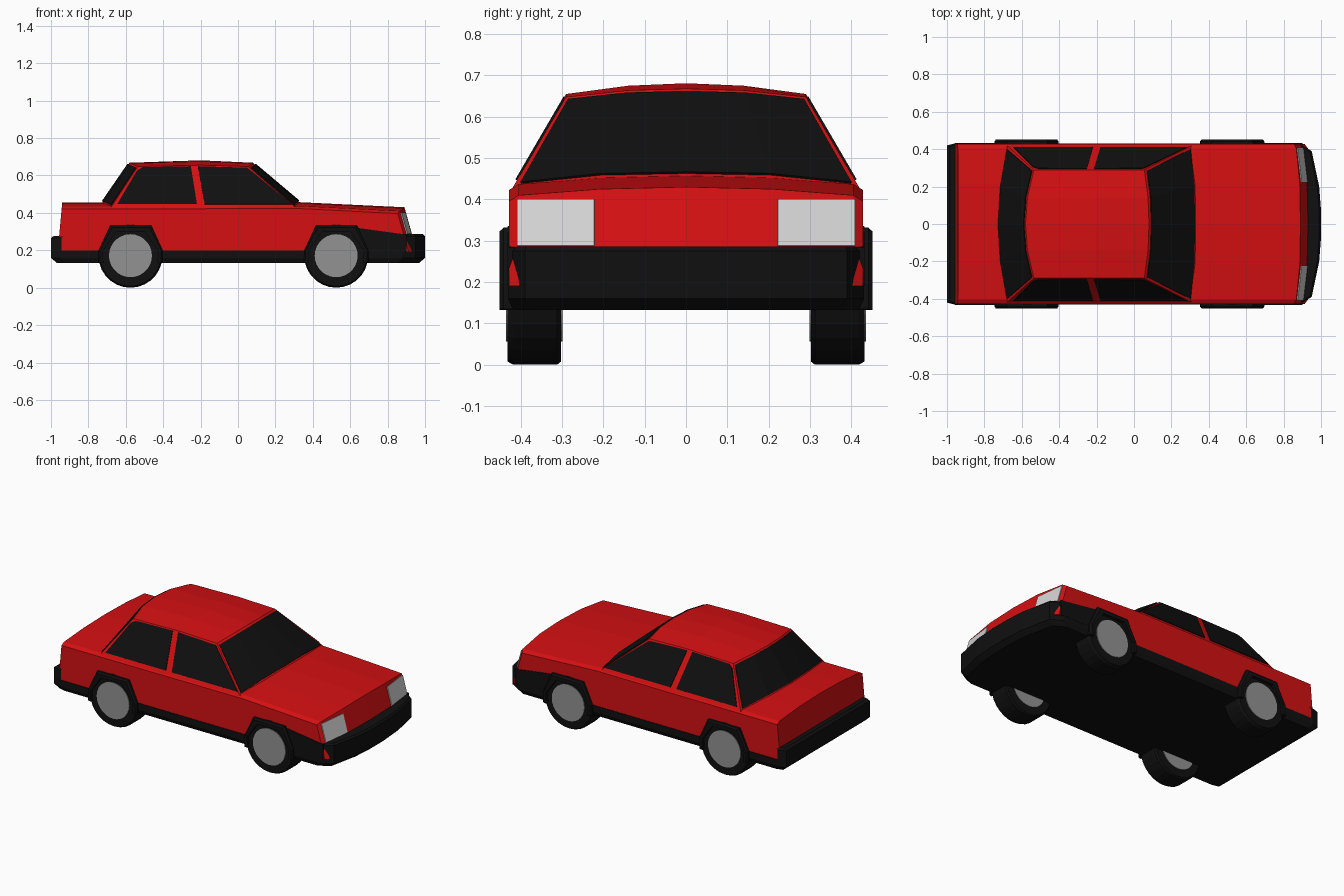
import bpy, bmesh, math

if "Cube" in bpy.data.objects:
    bpy.data.objects.remove(bpy.data.objects["Cube"])


def material(name, rgb):
    m = bpy.data.materials.new(name)
    m.diffuse_color = (*rgb, 1)
    m.use_nodes = True
    m.node_tree.nodes["Principled BSDF"].inputs["Base Color"].default_value = m.diffuse_color
    return m


RED = material("red paint", (0.66, 0.005, 0.006))
BLACK = material("black trim", (0.005, 0.005, 0.005))
GREY = material("hub grey", (0.29, 0.29, 0.29))
WHITE = material("lamp white", (0.66, 0.66, 0.66))


def make(name, rows, mat, closed=False, caps=False, loop=False, mirror=False, thick=0):
    """Skin rows of points; closed joins each row, loop joins last row to first."""
    bm = bmesh.new()
    vs = [[bm.verts.new(p) for p in r] for r in rows]
    n = len(rows[0])
    pairs = list(zip(vs, vs[1:])) + ([(vs[-1], vs[0])] if loop else [])
    for a, b in pairs:
        for i in range(n if closed else n - 1):
            j = (i + 1) % n
            bm.faces.new((a[i], a[j], b[j], b[i]))
    if caps:
        bm.faces.new(vs[0])
        bm.faces.new(vs[-1])
    bmesh.ops.recalc_face_normals(bm, faces=bm.faces)
    me = bpy.data.meshes.new(name)
    bm.to_mesh(me)
    bm.free()
    me.materials.append(mat)
    ob = bpy.data.objects.new(name, me)
    bpy.context.collection.objects.link(ob)
    if thick:
        s = ob.modifiers.new("Thickness", "SOLIDIFY")
        s.thickness, s.offset = thick, 0
    if mirror:
        m = ob.modifiers.new("Mirror", "MIRROR")
        m.use_axis = (False, True, False)
    return ob


def both_sides(half):
    """Half row from centre outwards -> full row across y."""
    return [(x, -y, z) for x, y, z in reversed(half[1:])] + list(half)


def lerp(a, b, t):
    return tuple(p + (q - p) * t for p, q in zip(a, b))


# Lower body: crowned sections, closed loop round top and bottom
STATIONS = [(0, 0, 0.89), (0.21, -0.005, 0.885), (0.405, -0.02, 0.862), (0.428, -0.034, 0.845)]


def nose_x(x, z):
    return x + (0.43 - z) * 0.28


def tail_x(z):
    return -0.94 - (0.455 - z) * 0.09


def section(x_of, zc):
    top = [(x_of(nx, zc + dz), y, zc + dz) for y, dz, nx in STATIONS]
    low = [(x_of(nx, 0.19), y, 0.19) for y, dz, nx in STATIONS]
    return both_sides(top), both_sides(low)


parts = [section(lambda nx, z: tail_x(z), 0.455), section(lambda nx, z: -0.7, 0.455),
         section(lambda nx, z: 0.33, 0.457), section(nose_x, 0.43)]
tops = [p[0] for p in parts]
lows = [p[1] for p in reversed(parts)]
body = make("body", tops + lows, RED, loop=True)
bm = bmesh.new()
bm.from_mesh(body.data)
bmesh.ops.holes_fill(bm, edges=[e for e in bm.edges if e.is_boundary])
bmesh.ops.recalc_face_normals(bm, faces=bm.faces)
bm.to_mesh(body.data)
bm.free()

# Cabin: rows from rear base over the roof to the windscreen base
rear_base = [(-0.73, 0, 0.45), (-0.718, 0.2, 0.446), (-0.68, 0.42, 0.427)]
rear_top = [(-0.58, 0, 0.668), (-0.57, 0.14, 0.664), (-0.535, 0.29, 0.648)]
roof_mid = [(-0.2, 0, 0.681), (-0.2, 0.14, 0.675), (-0.2, 0.29, 0.655)]
front_top = [(0.08, 0, 0.668), (0.075, 0.14, 0.664), (0.055, 0.29, 0.648)]
front_base = [(0.335, 0, 0.453), (0.33, 0.21, 0.449), (0.31, 0.42, 0.427)]
rows = [both_sides(r) for r in (rear_base, rear_top, roof_mid, front_top, front_base)]
make("cabin", rows, RED)
make("cabin_side", [[rear_base[2], rear_top[2]], [(-0.2, 0.42, 0.427), roof_mid[2]],
                    [front_base[2], front_top[2]]], RED, mirror=True)


# Windscreen and rear window, following the curve of the cabin
def curved_glass(name, base, top, dx):
    rows = []
    for t in (0.045, 0.955):
        half = [lerp(b, p, t) for b, p in zip(base, top)]
        half[2] = lerp(half[1], half[2], 0.93)
        rows.append(both_sides([(x + dx, y, z + 0.002) for x, y, z in half]))
    make(name, rows, BLACK, thick=0.006)


curved_glass("windscreen", front_base, front_top, 0.002)
curved_glass("rear_window", rear_base, rear_top, -0.002)


# Side windows lie on the sloping cabin side
def side_glass(name, low, high):
    def on_side(x, z):
        return (x, 0.422 - (z - 0.427) * 0.13 / 0.223, z)
    make(name, [[on_side(*p) for p in low], [on_side(*p) for p in high]],
         BLACK, mirror=True, thick=0.006)


side_glass("rear_side_window", [(-0.645, 0.447), (-0.54, 0.447), (-0.22, 0.447)],
           [(-0.54, 0.625), (-0.51, 0.643), (-0.252, 0.648)])
side_glass("front_side_window", [(-0.178, 0.447), (0.285, 0.447)],
           [(-0.215, 0.648), (0.05, 0.64)])

# Headlights on the raked nose
make("headlight", [[(nose_x(nx, z) + 0.002, y, z) for y, nx in ((0.222, 0.8836), (0.408, 0.8615))]
                   for z in (0.288, 0.4)], WHITE, mirror=True, thick=0.006)


# Black lower tub and bumpers, stacked from plan outlines
def plan_block(name, half, layers):
    outline = half + [(x, -y) for x, y in reversed(half)]
    make(name, [[(x * s, y * s, z) for x, y in outline] for z, s in layers],
         BLACK, closed=True, caps=True)


nose = [(0.88, 0.431), (0.95, 0.39), (0.99, 0.2), (1.0, 0.07)]
tail = [(-1.0, 0.42), (-0.955, 0.432)]
plan_block("lower_tub", tail + nose, [(0.133, 0.97), (0.16, 1), (0.2, 1)])
plan_block("front_bumper", [(0.62, 0.431)] + nose, [(0.2, 1), (0.275, 1), (0.286, 0.99)])
plan_block("rear_bumper", tail + [(-0.945, 0.432)], [(0.2, 1), (0.265, 1), (0.277, 0.985)])

# Black wedge on the wing between front arch and bumper
wedge = [(0.6, 0.19), (0.6, 0.325), (0.9, 0.284), (0.9, 0.19)]
make("wing_wedge", [[(x, y, z) for x, z in wedge] for y in (0.4, 0.432)],
     BLACK, closed=True, caps=True, mirror=True)

# Wheels, hubs and arch flares
ARCH = [(-0.172, 0.135, 195), (-0.17, 0.2, 170), (-0.108, 0.332, 120),
        (0.112, 0.332, 60), (0.172, 0.2, 10), (0.172, 0.135, -15)]


def lathe(name, cx, profile, mat, n=28):
    rows = [[(cx + r * math.cos(k * math.tau / n), y, 0.171 + r * math.sin(k * math.tau / n))
             for k in range(n)] for y, r in profile]
    make(name, rows, mat, closed=True, caps=True, mirror=True)


for label, cx in (("rear", -0.575), ("front", 0.525)):
    lathe(label + "_tyre", cx, [(0.302, 0.163), (0.312, 0.171), (0.418, 0.171), (0.432, 0.163)], BLACK)
    lathe(label + "_hub", cx, [(0.299, 0.115), (0.436, 0.115)], GREY)
    flare = []
    for dx, z, deg in ARCH:
        a = math.radians(deg)
        ix, iz = cx + 0.15 * math.cos(a), 0.171 + 0.15 * math.sin(a)
        ox, oz = cx + dx, z
        mx, mz = ox + (ix - ox) * 0.3, oz + (iz - oz) * 0.3
        flare.append([(ox, 0.41, oz), (ox, 0.441, oz), (mx, 0.451, mz),
                      (ix, 0.451, iz), (ix, 0.41, iz)])
    make(label + "_arch_flare", flare, BLACK, closed=True, caps=True, mirror=True)
